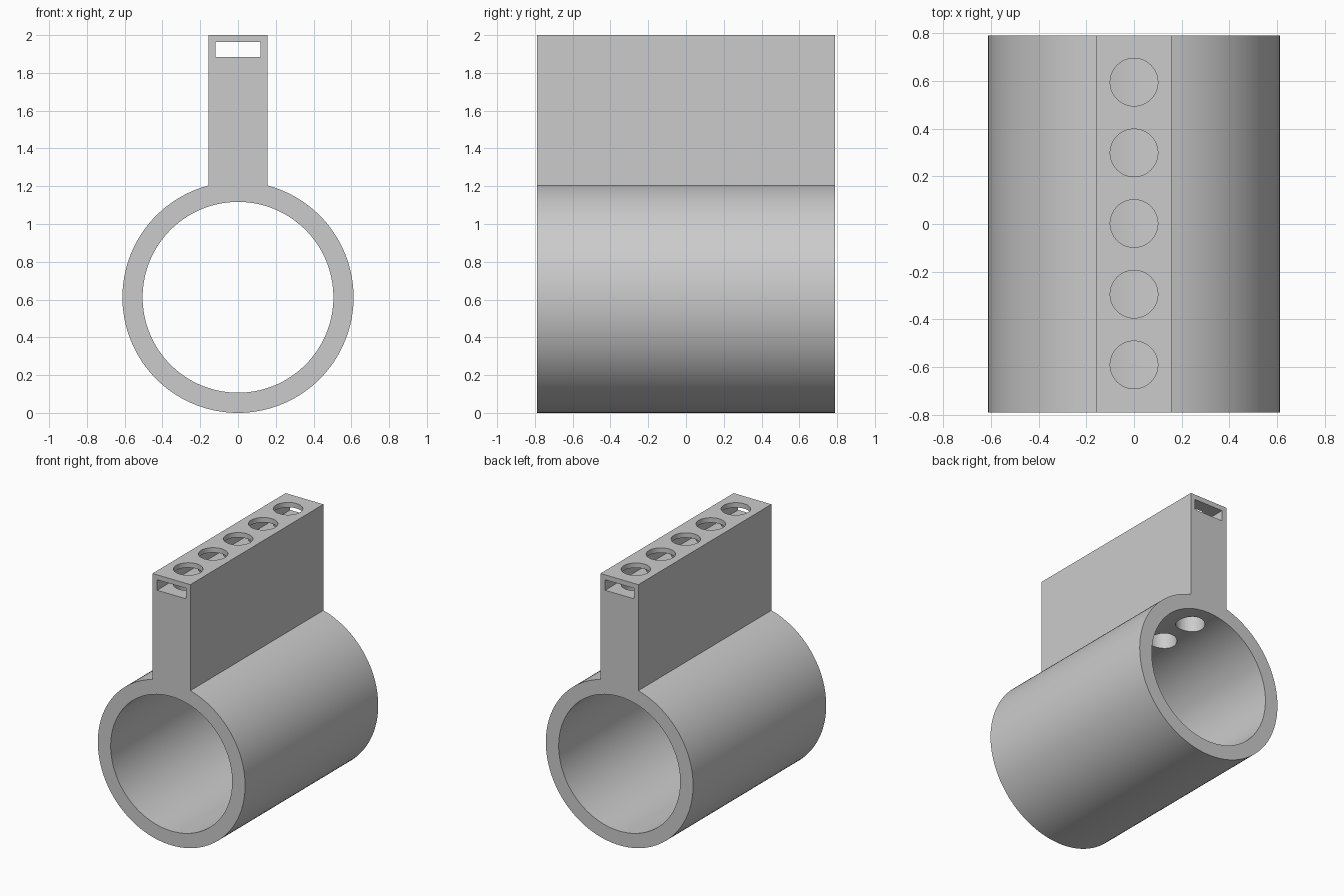
import bpy, bmesh, math
from mathutils import Matrix

cube = bpy.data.objects.get("Cube")
if cube:
    bpy.data.objects.remove(cube, do_unlink=True)

LENGTH = 1.58
OUTER, BORE, CENTRE_Z = 0.612, 0.505, 0.612
HALF_W = 0.157

grey = bpy.data.materials.new("light_grey")
grey.use_nodes = True
grey.diffuse_color = (0.6, 0.6, 0.6, 1)
grey.node_tree.nodes["Principled BSDF"].inputs["Base Color"].default_value = (0.6, 0.6, 0.6, 1)


def make_object(name, bm):
    bmesh.ops.recalc_face_normals(bm, faces=bm.faces)
    mesh = bpy.data.meshes.new(name)
    bm.to_mesh(mesh)
    bm.free()
    mesh.materials.append(grey)
    obj = bpy.data.objects.new(name, mesh)
    bpy.context.collection.objects.link(obj)
    return obj


def extrude_profile(name, points, length):
    """Extrude an x-z outline along y, centred on y = 0."""
    bm = bmesh.new()
    face = bm.faces.new([bm.verts.new((x, -length / 2, z)) for x, z in points])
    out = bmesh.ops.extrude_face_region(bm, geom=[face])
    moved = [v for v in out["geom"] if isinstance(v, bmesh.types.BMVert)]
    bmesh.ops.translate(bm, verts=moved, vec=(0, length, 0))
    return make_object(name, bm)


def arc(radius, start, end, steps):
    angles = [start + (end - start) * i / steps for i in range(steps + 1)]
    return [(radius * math.cos(a), CENTRE_Z + radius * math.sin(a)) for a in angles]


# Sleeve with upright fin, as one keyhole outline
join = math.acos(HALF_W / OUTER)
outline = arc(OUTER, math.pi - join, 2 * math.pi + join, 112)
body = extrude_profile("sleeve_with_fin", outline + [(HALF_W, 2), (-HALF_W, 2)], LENGTH)

# Cutters: round bore, lengthwise slot, row of vertical holes
bore = extrude_profile("bore_cutter", arc(BORE, 0, 2 * math.pi, 128)[:-1], LENGTH + 0.2)
slot = extrude_profile("slot_cutter", [(-0.119, 1.884), (0.119, 1.884),
                                       (0.119, 1.963), (-0.119, 1.963)], LENGTH + 0.2)
bm = bmesh.new()
for i in range(-2, 3):
    bmesh.ops.create_cone(bm, cap_ends=True, segments=64, radius1=0.1, radius2=0.1,
                          depth=1.4, matrix=Matrix.Translation((0, i * 0.2965 + 0.002, 1.5)))
holes = make_object("hole_cutter", bm)

bpy.context.view_layer.objects.active = body
for cutter in (bore, slot, holes):
    mod = body.modifiers.new(cutter.name, "BOOLEAN")
    mod.operation, mod.solver, mod.object = "DIFFERENCE", "EXACT", cutter
    bpy.ops.object.modifier_apply(modifier=mod.name)
    bpy.data.objects.remove(cutter, do_unlink=True)

# Smooth the round walls, keep the edges crisp
bpy.ops.object.select_all(action="DESELECT")
body.select_set(True)
bpy.ops.object.shade_smooth_by_angle(angle=math.radians(20))
